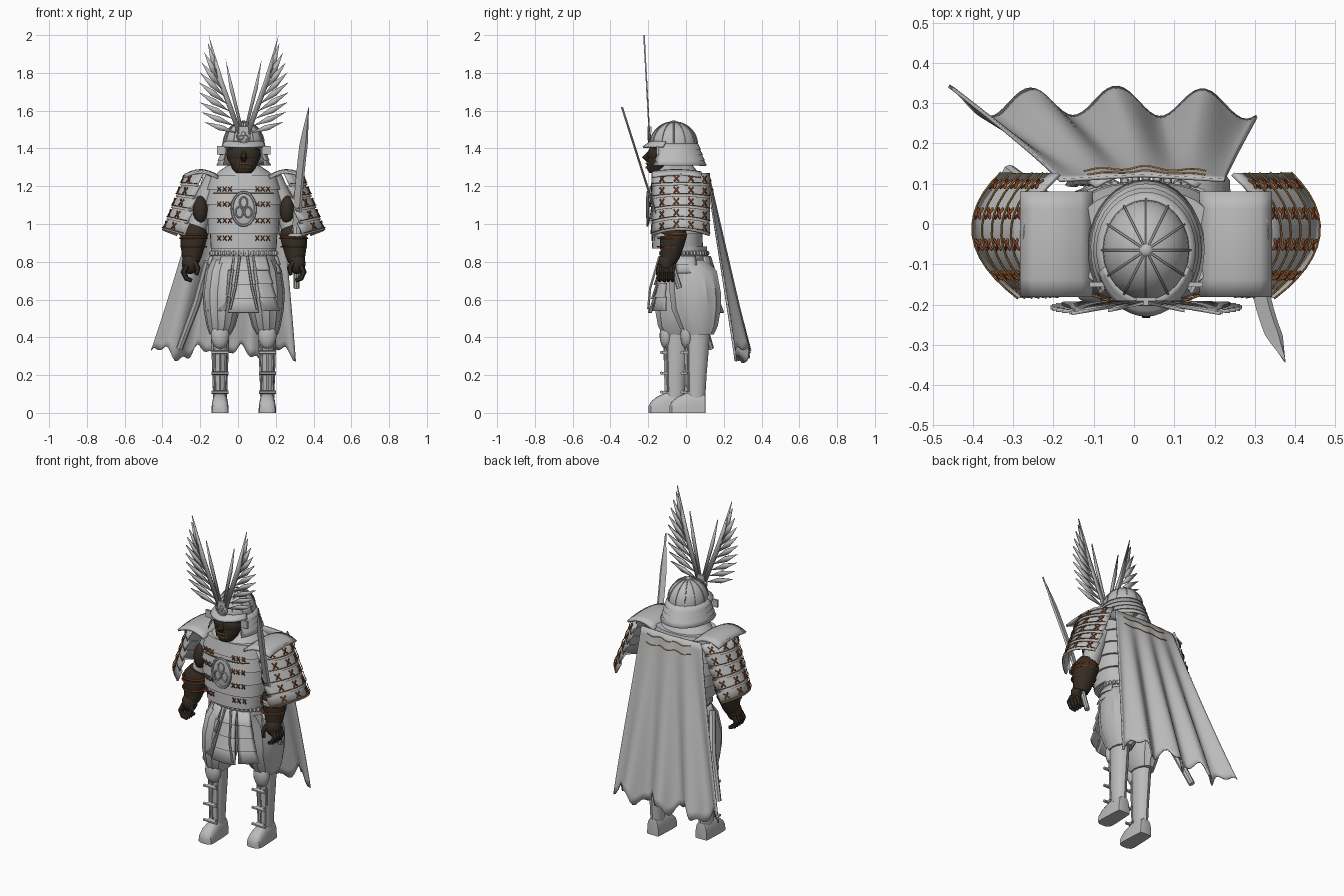
import bpy, bmesh, math
from math import sin, cos, pi, radians
from mathutils import Vector

cube = bpy.data.objects.get("Cube")
if cube:
    bpy.data.objects.remove(cube)

CX = 0.03  # body axis
made = []


def material(name, rgb):
    m = bpy.data.materials.new(name)
    m.use_nodes = True
    m.diffuse_color = (*rgb, 1)
    bsdf = m.node_tree.nodes["Principled BSDF"]
    bsdf.inputs["Base Color"].default_value = (*rgb, 1)
    bsdf.inputs["Roughness"].default_value = 0.7
    return m


GREY = material("pale grey", (0.5, 0.5, 0.5))
BROWN = material("dark brown", (0.035, 0.026, 0.018))
RED = material("rust red", (0.3, 0.075, 0.022))
GOLD = material("dull gold", (0.42, 0.21, 0.05))


def finish(name, bm, mat, mirror=False, thick=0):
    bmesh.ops.recalc_face_normals(bm, faces=bm.faces)
    me = bpy.data.meshes.new(name)
    bm.to_mesh(me)
    bm.free()
    me.materials.append(mat)
    ob = bpy.data.objects.new(name, me)
    bpy.context.collection.objects.link(ob)
    ob.location.x = CX
    if thick:
        sol = ob.modifiers.new("thickness", "SOLIDIFY")
        sol.thickness, sol.offset = thick, 0
    if mirror:
        ob.modifiers.new("mirror", "MIRROR")
    made.append(ob)


def steps(n, a=0.0, b=1.0):
    return [a + (b - a) * i / n for i in range(n + 1)]


def tiers(n):
    """Rows of overlapping plates: (distance down, lip out)."""
    return [(j / n, k) for i in range(n) for j, k in ((i, 0), (i + 1, 1))]


def grid(name, us, vs, f, mat, closed=False, cap=False, mirror=False, thick=0):
    bm = bmesh.new()
    rows = [[bm.verts.new(f(u, v)) for u in us] for v in vs]
    n = len(us)
    for a, b in zip(rows, rows[1:]):
        for i in range(n if closed else n - 1):
            j = (i + 1) % n
            bm.faces.new((a[i], a[j], b[j], b[i]))
    if cap:
        bm.faces.new(rows[0])
        bm.faces.new(rows[-1][::-1])
    finish(name, bm, mat, mirror, thick)


def around(n):
    return [2 * pi * i / n for i in range(n)]


def loft(name, rings, mat, n=14, pleat=0):
    """Rings of (x, y, z, radius x, radius y)."""
    def f(a, r):
        k = 1 + pleat * cos(n / 2 * a)
        return (r[0] + r[3] * k * cos(a), r[1] + r[4] * k * sin(a), r[2])
    grid(name, around(n), rings, f, mat, True, True)


def tube(name, pts, radius, mat, n=6, mirror=False, ref=(0, 1, 0)):
    pts = [Vector(p) for p in pts]
    last = len(pts) - 1
    def f(a, i):
        t = (pts[min(i + 1, last)] - pts[max(i - 1, 0)]).normalized()
        s = t.cross(Vector(ref)).normalized()
        r = radius[i] if isinstance(radius, (list, tuple)) else radius
        return pts[i] + r * (cos(a) * s + sin(a) * t.cross(s))
    grid(name, around(n), range(last + 1), f, mat, True, True, mirror)


def ball(name, c, size, mat, mirror=False, n=16):
    bm = bmesh.new()
    bmesh.ops.create_uvsphere(bm, u_segments=n, v_segments=n // 2 + 2, radius=1)
    for v in bm.verts:
        v.co = Vector([c[i] + size[i] * v.co[i] for i in range(3)])
    finish(name, bm, mat, mirror)


def box(name, c, size, mat, mirror=False):
    bm = bmesh.new()
    bmesh.ops.create_cube(bm, size=1)
    for v in bm.verts:
        v.co = Vector([c[i] + size[i] * v.co[i] for i in range(3)])
    finish(name, bm, mat, mirror)


def crosses(name, items, size, mat):
    """Flat crossed laces at (point, across, down)."""
    bm = bmesh.new()
    for p, u, w in items:
        p, u, w = Vector(p), Vector(u).normalized(), Vector(w).normalized()
        for d, e in ((.8 * u + w, .8 * u - w), (.8 * u - w, .8 * u + w)):
            q = [p + size * (s * d + 0.17 * t * e) for s, t in ((-1, -1), (1, -1), (1, 1), (-1, 1))]
            bm.faces.new([bm.verts.new(c) for c in q])
    finish(name, bm, mat, True, 0.004)


# Torso of overlapping bands
def torso_radius(z):
    s = sin(pi * min(1, max(0, (z - 0.84) / 0.5)))
    return 0.155 + 0.037 * s, 0.12 + 0.018 * s


def torso(a, v):
    z = 1.26 - 0.39 * v[0]
    rx, ry = (r + 0.012 * v[1] for r in torso_radius(z))
    c, s = cos(a), sin(a)
    return (rx * math.copysign(abs(c) ** 0.8, c), -0.045 + ry * math.copysign(abs(s) ** 0.8, s), z)


def chest_y(x, z):
    rx, ry = torso_radius(z)
    return -0.06 - ry * (1 - (x / (rx + 0.014)) ** 2.5) ** 0.4


grid("chest_armour", around(36), tiers(5), torso, GREY, True, True)
loft("shoulder_yoke", [(0, -.05, 1.25, .16, .125), (0, -.05, 1.28, .13, .11), (0, -.05, 1.31, .085, .085)], GREY, 24)
loft("neck", [(0, -.06, 1.28, .06, .06), (0, -.06, 1.4, .06, .07)], GREY)
crosses("chest_laces", [((x, chest_y(x, z), z), (1, 0, 0), (0, 0, 1)) for z in (1.185, 1.105, 1.018, .925) for x in (.073, .101, .13)], 0.0125, RED)
tube("chest_cord", [(x, chest_y(abs(x), 1.163) - .002, 1.163) for x in steps(20, -.16, .16)], 0.003, GOLD, ref=(0, 0, 1))


def circle(c, rx, rz, n=24):
    return [(c[0] + rx * cos(a), c[1], c[2] + rz * sin(a)) for a in steps(n, 0, 2 * pi)]


def hoop(c, rx, ry, n=24):
    return [(c[0] + rx * cos(a), c[1] + ry * sin(a), c[2]) for a in steps(n, 0, 2 * pi)]


# Oval badge on the chest, round one on the helmet
for part, z, y, rx, rz in (("chest", 1.08, -.204, .062, .088), ("helmet", 1.465, -.198, .034, .034)):
    tube(part + "_badge_rim", circle((0, y, z), rx, rz), rx * .11, GREY)
    ball(part + "_badge_disc", (0, y + .004, z), (rx, .008, rz), GREY)
    for k in range(3):
        a = pi / 2 + k * 2 * pi / 3
        tube(f"{part}_badge_petal_{k}", circle((rx * .43 * cos(a), y - .004, z + rz * .4 * sin(a)), rx * .32, rz * .32, 12), rx * .07, GREY)

# Belt with a twisted cord
loft("belt", [(0, -.01, z, .17, .12) for z in (.8, .88)], GREY, 28)
for a in around(40):
    ball("belt_bead", (.172 * cos(a), -.01 + .123 * sin(a), .845), (.014, .011, .014), GREY, n=6)


# Skirt panels fanning out over the trousers
def skirt(name, a0, a1, hem, n=4):
    pivot = 90 * round((a0 + a1) / 180)
    def f(a, v):
        z = .83 - (.83 - hem) * v[0]
        k = (.83 - z) / .3
        a = radians(pivot + (a - pivot) * (1 + .4 * k))
        r = .01 * v[1]
        return ((.178 + .04 * k + r) * cos(a), (.128 + .06 * k + r) * sin(a), z)
    grid(name, steps(5, a0, a1), tiers(n), f, GREY, mirror=True, thick=.008)


skirt("front_skirt", -90, -75, .53)
skirt("front_side_skirt", -72, -49, .54)
skirt("hip_skirt", -22, 22, .74, 2)
skirt("back_side_skirt", 46, 69, .54)
skirt("back_skirt", 72, 90, .53)
tube("belt_ribbon", [(.02, -.14, .83), (.045, -.19, .66), (.072, -.2, .55)], .007, GREY, mirror=True)

# Legs, one stepping forward
for part, s, dy in (("left", 1, .055), ("right", -1, -.055)):
    x = .125 * s
    loft(part + "_trouser", [(.09 * s, 0, .81, .085, .105), (.105 * s, .01 + dy * .5, .75, .095, .125), (.115 * s, .01 + dy * .7, .64, .1, .135),
                             (.116 * s, .01 + dy * .8, .55, .094, .13), (.12 * s, .01 + dy, .46, .074, .103), (x, .012 + dy, .415, .055, .08)], GREY, 28, pleat=.03)
    ball(part + "_knee_guard", (x, dy - .05, .41), (.049, .035, .072), GREY)
    loft(part + "_greave", [(x, dy - .003, .08, .037, .05), (x, dy - .002, .2, .041, .056), (x, dy + .003, .34, .046, .063), (x, dy + .005, .42, .048, .066)], GREY, 12)
    for k in (-1, 0, 1):
        tube(part + "_greave_rib", [(x + .026 * k, dy - .053 + .012 * abs(k), .11), (x + .031 * k, dy - .06 + .014 * abs(k), .37)], .006, GREY)
    for z in (.11, .21, .32):
        tube(part + "_strap_knot", [(x - .045, dy - .075, z), (x + .045, dy - .075, z)], .009, GREY)
        box(part + "_strap_buckle", (x, dy - .062, z), (.05, .025, .014), GREY)
    sole = ((.048, .03, .085), (.045, .038, .1), (.005, .042, .112), (-.05, .044, .108), (-.1, .046, .085), (-.13, .042, .06), (-.143, .024, .035))
    grid(part + "_boot", steps(12, 0, pi), sole,
         lambda a, r: (x + r[1] * math.copysign(abs(cos(a)) ** .7, cos(a)), dy + r[0], r[2] * sin(a) ** .7 if 0 < a < 3.14 else 0),
         GREY, True, True)

# Arms, gauntlets and hands
tube("upper_arm", [(.15, -.04, 1.24), (.21, -.035, 1.12), (.25, -.05, .97)], (.055, .052, .05), GREY, 12, True)
ball("arm_guard", (.23, -.075, 1.075), (.04, .042, .075), BROWN, True)
tube("gauntlet", [(.25, -.06, .985), (.262, -.065, .95), (.27, -.075, .89), (.275, -.085, .83), (.28, -.095, .8)], (.056, .072, .066, .052, .044), BROWN, 14, True)
for z, r in ((.945, .073), (.925, .072), (.88, .066)):
    tube("gauntlet_wrap", hoop((.265, -.07 - (.95 - z) * .2, z), r, r), .0055, RED, mirror=True, ref=(0, 0, 1))
ball("hand", (.283, -.105, .79), (.045, .044, .056), BROWN, True, 12)
for k in range(4):
    y = -.138 + .023 * k
    tube("finger", [(.302, y, .78), (.318, y - .005, .745), (.303, y - .005, .712), (.275, y, .7)], (.016, .016, .014, .01), BROWN, 6, True)
tube("thumb", [(.26, -.13, .8), (.243, -.145, .765), (.25, -.15, .73)], (.016, .015, .01), BROWN, 6, True)


# Shoulder caps and laced sleeve guards curving round the arm
def sleeve(s, v):
    t = v[0]
    x = .215 + .11 * t + (1 - s * s) * (.085 + .008 * t) + .022 * s * t + .01 * v[1]
    return Vector((x, -.028 + .152 * s, 1.268 - .3 * t - .03 * s * s * t))


def on_sleeve(s, t, lift):
    """Point just off the guard, with its two directions."""
    across = sleeve(s + .05, (t, .5)) - sleeve(s - .05, (t, .5))
    down = sleeve(s, (t + .05, .5)) - sleeve(s, (t - .05, .5))
    return sleeve(s, (t, .5)) + lift * down.cross(across).normalized(), across, down


grid("sleeve_guard", steps(10, -1, 1), tiers(5), sleeve, GREY, mirror=True, thick=.01)
grid("shoulder_cap", steps(6, -1, 1), steps(6), lambda s, t: (.135 + .175 * t, -.05 + .13 * s, 1.24 + .045 * sin(pi * (.1 + .75 * t)) - .012 * s * s), GREY, mirror=True, thick=.012)
rows = [(i + .5) / 5 for i in range(5)]
crosses("sleeve_laces", [on_sleeve(s, t, .009) for t in rows for s in (-.62, -.14, .34, .8)], .0165, RED)
for t in rows:
    tube("sleeve_cord", [on_sleeve(s, t + .07, .012)[0] for s in steps(12, -.97, .97)], .0025, GOLD, mirror=True, ref=(0, 0, 1))

# Face mask
ball("face_mask", (0, -.13, 1.365), (.092, .075, .065), BROWN)
loft("mask_jaw", [(0, -.15, 1.27, .042, .045), (0, -.15, 1.295, .062, .058), (0, -.14, 1.34, .082, .062), (0, -.13, 1.4, .09, .06)], BROWN, 16)
tube("mask_nose", [(0, -.19, 1.385), (0, -.218, 1.35), (0, -.2, 1.335)], (.01, .018, .012), BROWN)
for z in (1.3, 1.32):
    for x in steps(4, -.03, .03):
        ball("mask_tooth", (x, -.209 + 9 * x * x - .1 * (1.3 - z), z), (.0065, .007, .006), GOLD, n=6)

# Helmet
HY = -.065
grid("helmet_dome", around(24), steps(8, 0, pi / 2 - .05), lambda a, t: (.108 * cos(t) * cos(a), HY + .125 * cos(t) * sin(a), 1.42 + .12 * sin(t)), GREY, True, True)
for a in around(12):
    tube("helmet_rib", [(.11 * cos(t) * cos(a), HY + .127 * cos(t) * sin(a), 1.42 + .122 * sin(t)) for t in steps(8, 0, 1.45)], .003, GREY, 5, ref=(-sin(a), cos(a), 0))
ball("helmet_knob", (0, HY, 1.54), (.016, .016, .008), GREY, n=10)
grid("helmet_visor", steps(16, -160, -20), steps(3), lambda a, t: ((.108 + .014 * t) * cos(radians(a)), HY + (.12 + .042 * t) * sin(radians(a)), 1.435 - .028 * t), GREY, thick=.01)
grid("neck_guard", steps(24, -38, 218), tiers(4),
     lambda a, v: ((.108 + .028 * v[0] + .006 * v[1]) * cos(radians(a)), HY + (.125 + .042 * v[0] + .006 * v[1]) * sin(radians(a)), 1.425 - .115 * v[0]), GREY, thick=.007)
box("helmet_wing", (.12, -.15, 1.39), (.042, .012, .045), GREY, True)

# Feathered crest
def blade(name, outline):
    bm = bmesh.new()
    bm.faces.new([bm.verts.new((x, -.195 - .055 * (z - 1.5), z)) for x, z in outline])
    finish(name, bm, GREY, True, .008)


blade("crest_spine", [(.008, 1.48), (.035, 1.48), (.135, 1.75), (.185, 2.0), (.105, 1.75)])
blade("crest_inner_spike", [(.003, 1.5), (.018, 1.5), (.075, 1.72), (.095, 1.87), (.055, 1.72)])
for t in steps(8):
    bx, bz = .035 + .105 * t, 1.48 + .31 * t
    tx, tz = .21 + .13 * t - .15 * t * t, 1.54 + .42 * t
    mx, mz = bx + .5 * (tx - bx), bz + .5 * (tz - bz)
    blade("crest_barb", [(bx, bz), (mx + .01, mz - .013), (tx, tz), (mx - .01, mz + .013)])
box("crest_mount", (0, -.193, 1.5), (.05, .02, .03), GREY)

# Sword in the left hand and scabbard on the right hip
def sword(z):
    return Vector((.28 + .065 * max(0, (z - .94) / .68) ** 1.6, -.12 - .318 * (z - .93), z))


tube("sword_hilt", [sword(z) for z in (.66, .8, .94)], .015, GREY, 8)
loft("sword_guard", [(.28, -.123, z, .048, .042) for z in (.935, .95)], GREY, 16)
loft("sword_collar", [(.28, -.128, z, .024, .02) for z in (.95, .985)], GREY, 8)
profile = ((-.022, 0), (.01, -.006), (.022, 0), (.01, .006))
grid("sword_blade", profile, steps(10, .95, 1.62),
     lambda p, z: sword(z) + Vector((p[0] * min(1, .05 + (1.62 - z) / .2), p[1], 0)), GREY, True, True)
tube("scabbard", [(-.19, -.02, .8), (-.25, .06, .58), (-.34, .13, .34)], (.022, .022, .018), GREY, 8)


# Windswept cape with stitched cords
def cape(u, v, lift=0):
    top, low = -.215 + .41 * u, -.49 + .765 * u
    wave = cos(2 * pi * (u - .265) / .28)
    hem = .035 * sin(23 * u) + .018 * sin(61 * u + 1)
    y = .108 + .185 * v + .012 * (1 - abs(2 * u - 1)) + .036 * wave * v + .016 * v * max(0, 1 - 6 * u)
    return (top + (low - top) * v ** 1.1, y + lift, 1.265 - .95 * v + hem * v ** 6)


grid("cape", steps(60), steps(24), cape, GREY, thick=.008)
for v in (.035, .085):
    tube("cape_cord", [cape(u, v + .005 * sin(26 * u), .005) for u in steps(50, .18, .88)], .003, GOLD, 5, ref=(0, 0, 1))

# Smooth shading with sharp edges kept
bpy.ops.object.select_all(action="DESELECT")
for ob in made:
    ob.select_set(True)
bpy.context.view_layer.objects.active = made[0]
bpy.ops.object.shade_smooth_by_angle(angle=radians(35))
